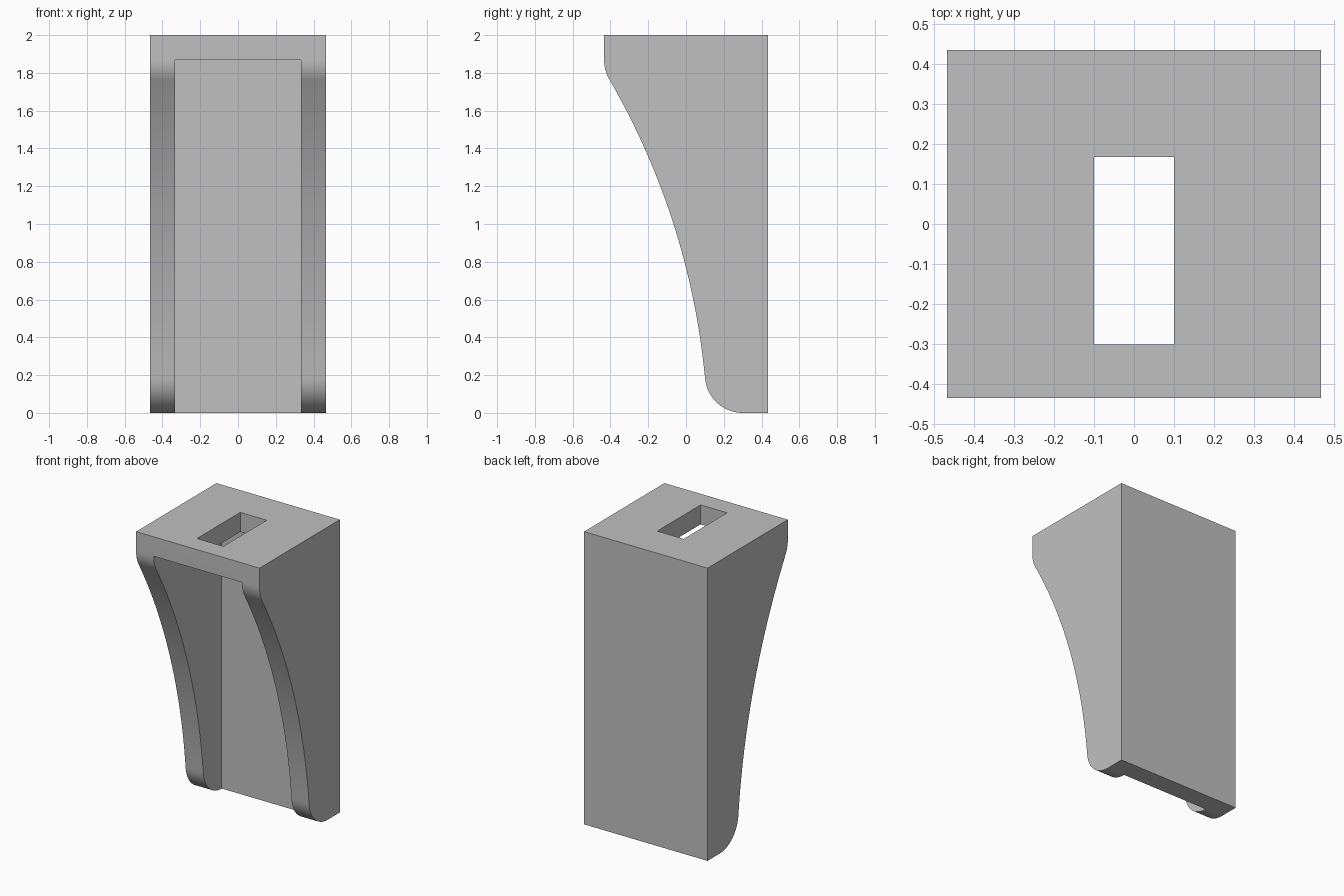
import bpy, bmesh, math

if "Cube" in bpy.data.objects:
    bpy.data.objects.remove(bpy.data.objects["Cube"], do_unlink=True)

WIDTH, DEPTH, HEIGHT = 0.933, 0.867, 2.0
WALL = 0.133
FILLET = 0.2
FRONT, BACK = -DEPTH / 2, DEPTH / 2

grey = bpy.data.materials.new("plain grey")
grey.use_nodes = True
colour = (0.53, 0.53, 0.53, 1)
grey.diffuse_color = colour
grey.node_tree.nodes["Principled BSDF"].inputs["Base Color"].default_value = colour


def arc(cy, cz, radius, start, end, steps):
    """Points of a circular arc in the y-z plane, angles in degrees."""
    angles = [math.radians(start + (end - start) * i / steps) for i in range(steps + 1)]
    return [(cy + radius * math.cos(a), cz + radius * math.sin(a)) for a in angles]


def extrude_profile(name, profile, half_width):
    """Solid made from a y-z outline, extruded evenly about x = 0."""
    bm = bmesh.new()
    face = bm.faces.new([bm.verts.new((-half_width, y, z)) for y, z in profile])
    moved = bmesh.ops.extrude_face_region(bm, geom=[face])["geom"]
    verts = [v for v in moved if isinstance(v, bmesh.types.BMVert)]
    bmesh.ops.translate(bm, verts=verts, vec=(2 * half_width, 0, 0))
    bmesh.ops.recalc_face_normals(bm, faces=bm.faces)
    mesh = bpy.data.meshes.new(name)
    bm.to_mesh(mesh)
    bm.free()
    mesh.materials.append(grey)
    obj = bpy.data.objects.new(name, mesh)
    bpy.context.collection.objects.link(obj)
    return obj


def cut_box(target, name, half_width, y0, y1, z0, z1):
    """Cut a box out of the target and discard the cutter."""
    cutter = extrude_profile(name, [(y0, z0), (y1, z0), (y1, z1), (y0, z1)], half_width)
    cutter.hide_render = True
    mod = target.modifiers.new(name, "BOOLEAN")
    mod.operation, mod.solver, mod.object = "DIFFERENCE", "EXACT", cutter
    bpy.context.view_layer.objects.active = target
    bpy.ops.object.modifier_apply(modifier=name)
    bpy.data.objects.remove(cutter, do_unlink=True)


# Side outline: rounded lip, long concave sweep, rounded foot
lip_angle, foot_angle = 30.15, 5.35
lip = arc(FRONT + FILLET, HEIGHT - WALL, FILLET, 180, 180 + lip_angle, 10)
foot = arc(BACK - WALL, FILLET, FILLET, 180 + foot_angle, 270, 20)
(y0, z0), (y1, z1) = lip[-1], foot[0]
half_turn = math.radians(lip_angle - foot_angle) / 2
radius = math.hypot(y1 - y0, z1 - z0) / (2 * math.sin(half_turn))
sweep_y = y0 - radius * math.cos(math.radians(lip_angle))
sweep_z = z0 - radius * math.sin(math.radians(lip_angle))
sweep = arc(sweep_y, sweep_z, radius, lip_angle, foot_angle, 32)
outline = [(BACK, HEIGHT), (FRONT, HEIGHT)] + lip + sweep[1:-1] + foot + [(BACK, 0)]

bracket = extrude_profile("bracket_body", outline, WIDTH / 2)

# Open channel between the two side walls
cut_box(bracket, "channel_cutter", WIDTH / 2 - WALL, FRONT - 1, BACK - WALL, -1, HEIGHT - WALL)
# Slot through the top plate
cut_box(bracket, "slot_cutter", 0.1, FRONT + WALL, BACK - 2 * WALL, HEIGHT - 2 * WALL, HEIGHT + 1)

bpy.ops.object.select_all(action="DESELECT")
bracket.select_set(True)
bpy.context.view_layer.objects.active = bracket
bpy.ops.object.shade_smooth_by_angle(angle=math.radians(30))
